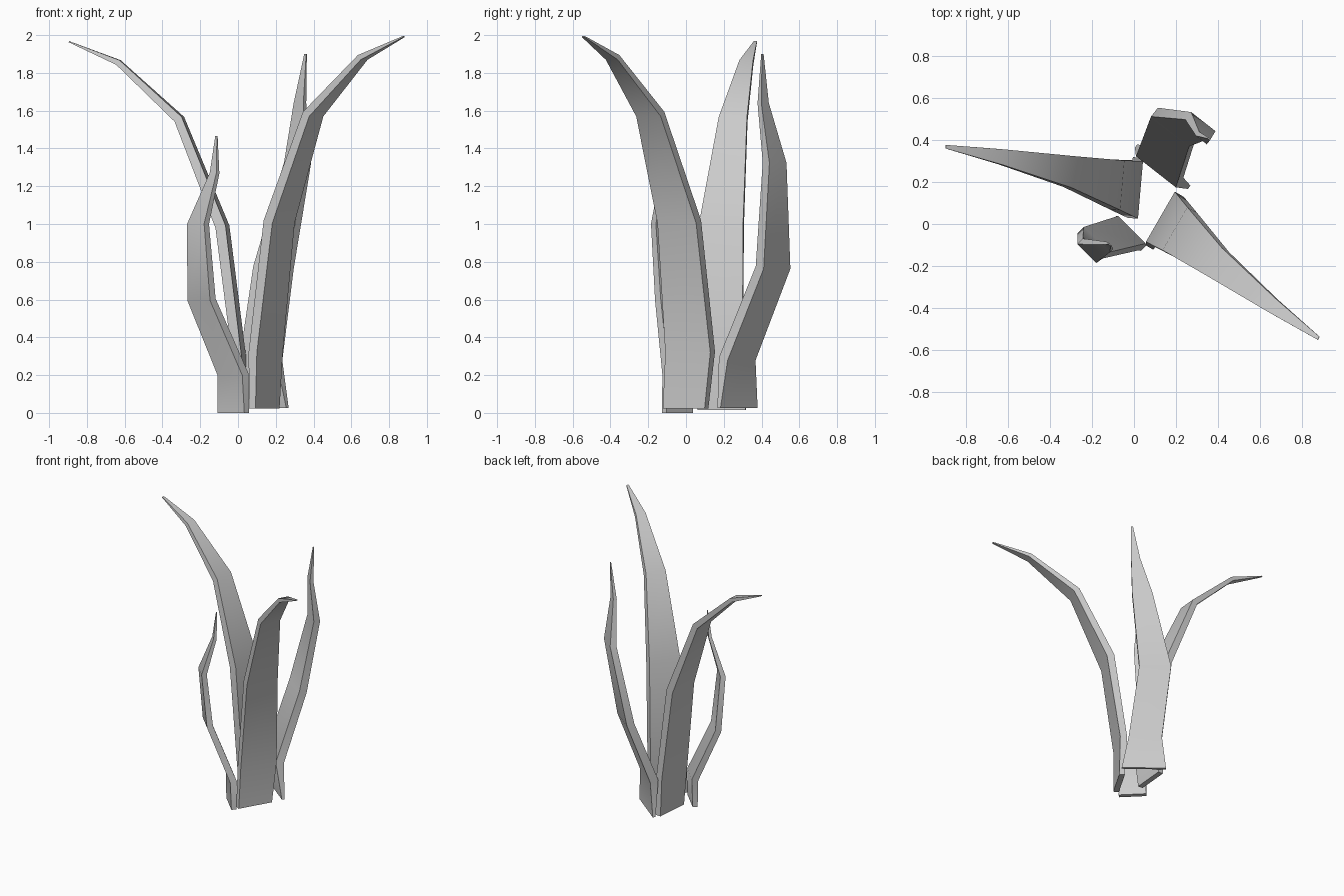
import bpy, bmesh, math
from mathutils import Vector

if "Cube" in bpy.data.objects:
    bpy.data.objects.remove(bpy.data.objects["Cube"])


def blade(name, base, angle, thick, rings):
    """Tapering four-sided leaf. Each ring: outward lean, height, two side edges."""
    a = math.radians(angle)
    out = Vector((math.cos(a), math.sin(a), 0))
    side = Vector((out.y, -out.x, 0))
    up = Vector((0, 0, 1))
    bm = bmesh.new()
    loops = []
    last = len(rings) - 1
    for i, (u, z, v0, v1) in enumerate(rings):
        # thickness runs square to the curve of the leaf
        if i == 0:
            n = Vector((1, 0))
        else:
            p, q = rings[i - 1], rings[min(i + 1, last)]
            t = Vector((q[0] - p[0], q[1] - p[1])).normalized()
            n = Vector((t.y, -t.x))
        h = thick[i] / 2
        loop = []
        for s, v in ((-1, v0), (-1, v1), (1, v1), (1, v0)):
            loop.append(bm.verts.new(Vector(base) + out * (u + s * h * n.x)
                                     + up * (z + s * h * n.y) + side * v))
        loops.append(loop)
    for lo, hi in zip(loops, loops[1:]):
        for k in range(4):
            j = (k + 1) % 4
            bm.faces.new((lo[k], lo[j], hi[j], hi[k]))
    bm.faces.new(loops[0])
    bm.faces.new(loops[-1])
    bmesh.ops.recalc_face_normals(bm, faces=bm.faces)
    mesh = bpy.data.meshes.new(name)
    bm.to_mesh(mesh)
    bm.free()
    obj = bpy.data.objects.new(name, mesh)
    bpy.context.collection.objects.link(obj)
    # smooth along the leaf, crisp along its four edges
    for f in mesh.polygons:
        f.use_smooth = True
    mesh.set_sharp_from_angle(angle=math.radians(60))


# Two tall leaves that arch outward share one shape
tall = [(0, 0, -.125, .13), (-.005, .30, -.16, .115), (.085, .99, -.126, .11),
        (.318, 1.56, -.04, .11), (.645, 1.86, .04, .113), (.91, 1.97, .093, .11)]
tall_thick = (.04, .05, .055, .045, .03, .006)
blade("tall_leaf_right", (.14, 0, .022), 330, tall_thick, tall)
blade("tall_leaf_left", (.003, .187, -.005), 175, tall_thick,
      [(u, max(z, .02), v0, v1) for u, z, v0, v1 in tall])

# Upright leaf at the back, bowed out then in
blade("bowed_leaf_back", (.13, .265, .025), 52, (.02, .06, .055, .045, .025, .006),
      [(.01, 0, -.16, .16), (0, .26, -.13, .11), (.19, .745, -.19, .04),
       (.275, 1.30, -.053, .094), (.235, 1.615, .035, .10), (.25, 1.875, .087, .1)])

# Short bowed leaf at the front
blade("bowed_leaf_front", (-.025, -.045, 0), 225, (.035, .047, .043, .037, .022, .006),
      [(0, 0, -.1, .1), (0, .205, -.09, .095), (.15, .60, .003, .173),
       (.19, 1.0, .01, .137), (.115, 1.27, 0, .05), (.10, 1.465, .02, .032)])
